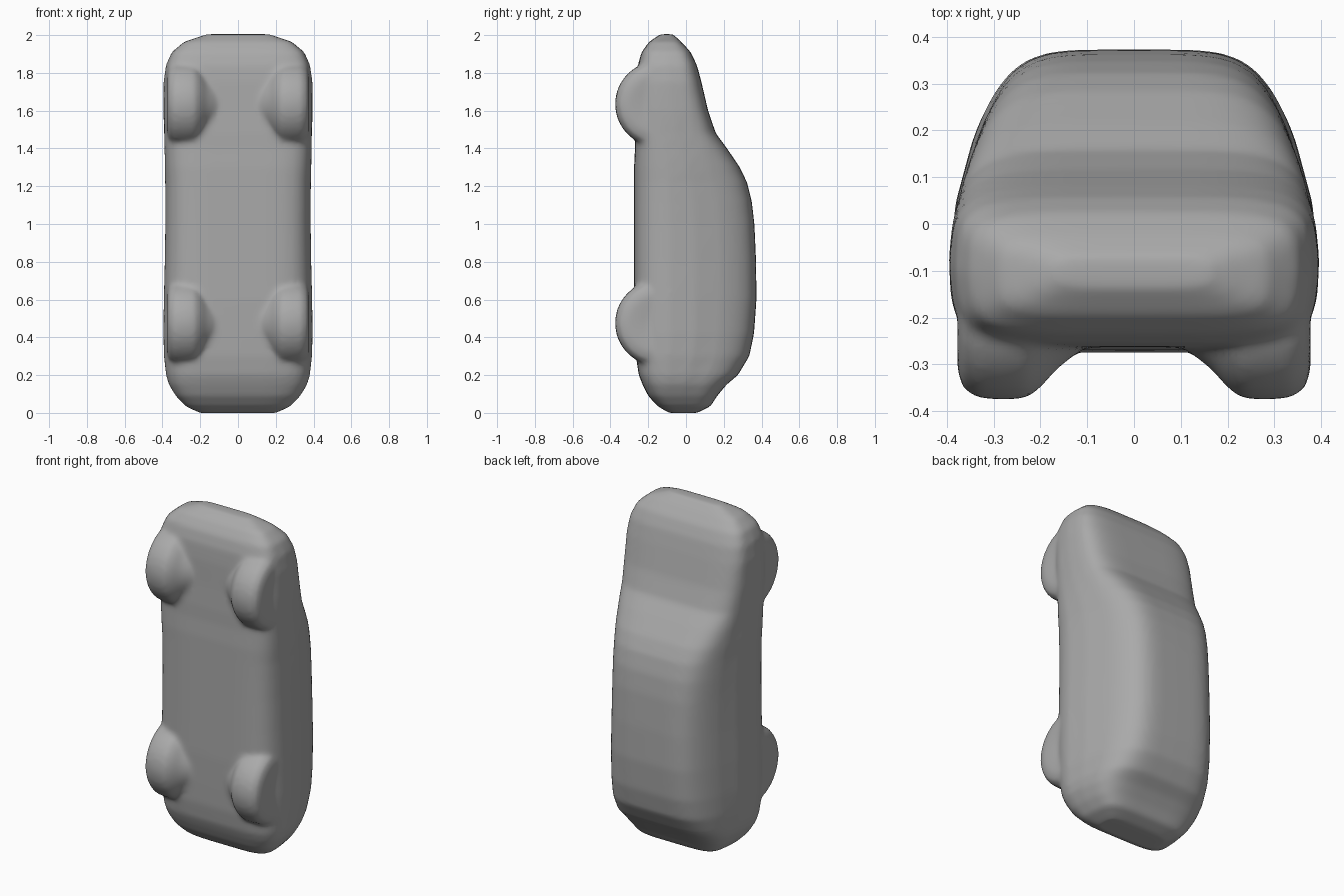
import bpy, bmesh, math

cube = bpy.data.objects.get("Cube")
if cube:
    bpy.data.objects.remove(cube, do_unlink=True)

# One grey for the whole car
grey = bpy.data.materials.new("plain grey")
grey.use_nodes = True
colour = (0.4, 0.4, 0.4, 1)
grey.diffuse_color = colour
bsdf = grey.node_tree.nodes["Principled BSDF"]
bsdf.inputs["Base Color"].default_value = colour
bsdf.inputs["Roughness"].default_value = 0.7

# Body sections along the length: z, underside y, upper y, half width
SECTIONS = [
    (0.00, -0.09, 0.06, 0.20), (0.035, -0.15, 0.13, 0.275),
    (0.09, -0.20, 0.165, 0.325), (0.15, -0.23, 0.215, 0.36),
    (0.20, -0.25, 0.275, 0.375), (0.30, -0.265, 0.335, 0.387),
    (0.42, -0.27, 0.36, 0.39), (0.60, -0.275, 0.373, 0.388),
    (0.80, -0.275, 0.371, 0.383), (1.00, -0.275, 0.362, 0.38),
    (1.12, -0.275, 0.348, 0.38), (1.22, -0.275, 0.323, 0.38),
    (1.30, -0.275, 0.285, 0.383), (1.40, -0.27, 0.217, 0.385),
    (1.48, -0.27, 0.158, 0.387), (1.60, -0.265, 0.117, 0.39),
    (1.75, -0.262, 0.082, 0.388), (1.84, -0.255, 0.058, 0.375),
    (1.91, -0.235, 0.025, 0.345), (1.965, -0.195, -0.025, 0.28),
    (2.005, -0.135, -0.07, 0.16),
]
# Width factor by height above the underside: the cabin leans inward
TAPER = [(-0.3, 0.97), (-0.1, 1.02), (0.0, 1.0), (0.1, 0.95),
         (0.2, 0.87), (0.3, 0.78), (0.4, 0.70)]
# Wheel profile: distance from the centre line, radius
WHEEL = [(0.365, 0.0), (0.375, 0.10), (0.378, 0.16), (0.366, 0.20),
         (0.335, 0.222), (0.28, 0.226), (0.23, 0.223), (0.20, 0.20),
         (0.165, 0.16), (0.12, 0.125), (0.10, 0.0)]
WHEEL_Y = -0.15
WHEEL_Z = (0.475, 1.635)


def taper(y):
    for (y0, f0), (y1, f1) in zip(TAPER, TAPER[1:]):
        if y <= y1:
            return f0 + (f1 - f0) * (y - y0) / (y1 - y0)
    return TAPER[-1][1]


def rounded(v, power=5):
    return math.copysign(abs(v) ** (2 / power), v)


def loft(bm, rings):
    """Skin closed rings and cap both ends."""
    loops = [[bm.verts.new(p) for p in ring] for ring in rings]
    n = len(loops[0])
    for a, b in zip(loops, loops[1:]):
        for i in range(n):
            j = (i + 1) % n
            bm.faces.new((a[i], a[j], b[j], b[i]))
    bm.faces.new(loops[0][::-1])
    bm.faces.new(loops[-1])


def body_ring(z, low, high, width, n=56):
    ring = []
    for i in range(n):
        a = 2 * math.pi * i / n
        y = (low + high) / 2 + rounded(math.sin(a)) * (high - low) / 2
        ring.append((width * taper(y) * rounded(math.cos(a)), y, z))
    return ring


def wheel_ring(side, x, r, zc, n=40):
    r = max(r, 0.01)
    return [(side * x, WHEEL_Y + r * math.cos(2 * math.pi * i / n),
             zc + r * math.sin(2 * math.pi * i / n)) for i in range(n)]


# Body shell and four wheels
bm = bmesh.new()
loft(bm, [body_ring(*s) for s in SECTIONS])
for side in (-1, 1):
    for zc in WHEEL_Z:
        loft(bm, [wheel_ring(side, x, r, zc) for x, r in WHEEL])
bmesh.ops.recalc_face_normals(bm, faces=bm.faces)
mesh = bpy.data.meshes.new("car_body")
bm.to_mesh(mesh)
bm.free()
mesh.materials.append(grey)
car = bpy.data.objects.new("car_body", mesh)
bpy.context.collection.objects.link(car)

# Fuse the shells and soften the joins
fuse = car.modifiers.new("fuse", 'REMESH')
fuse.mode = 'VOXEL'
fuse.voxel_size = 0.014
fuse.use_smooth_shade = True
soften = car.modifiers.new("soften", 'SMOOTH')
soften.factor = 0.5
soften.iterations = 7
